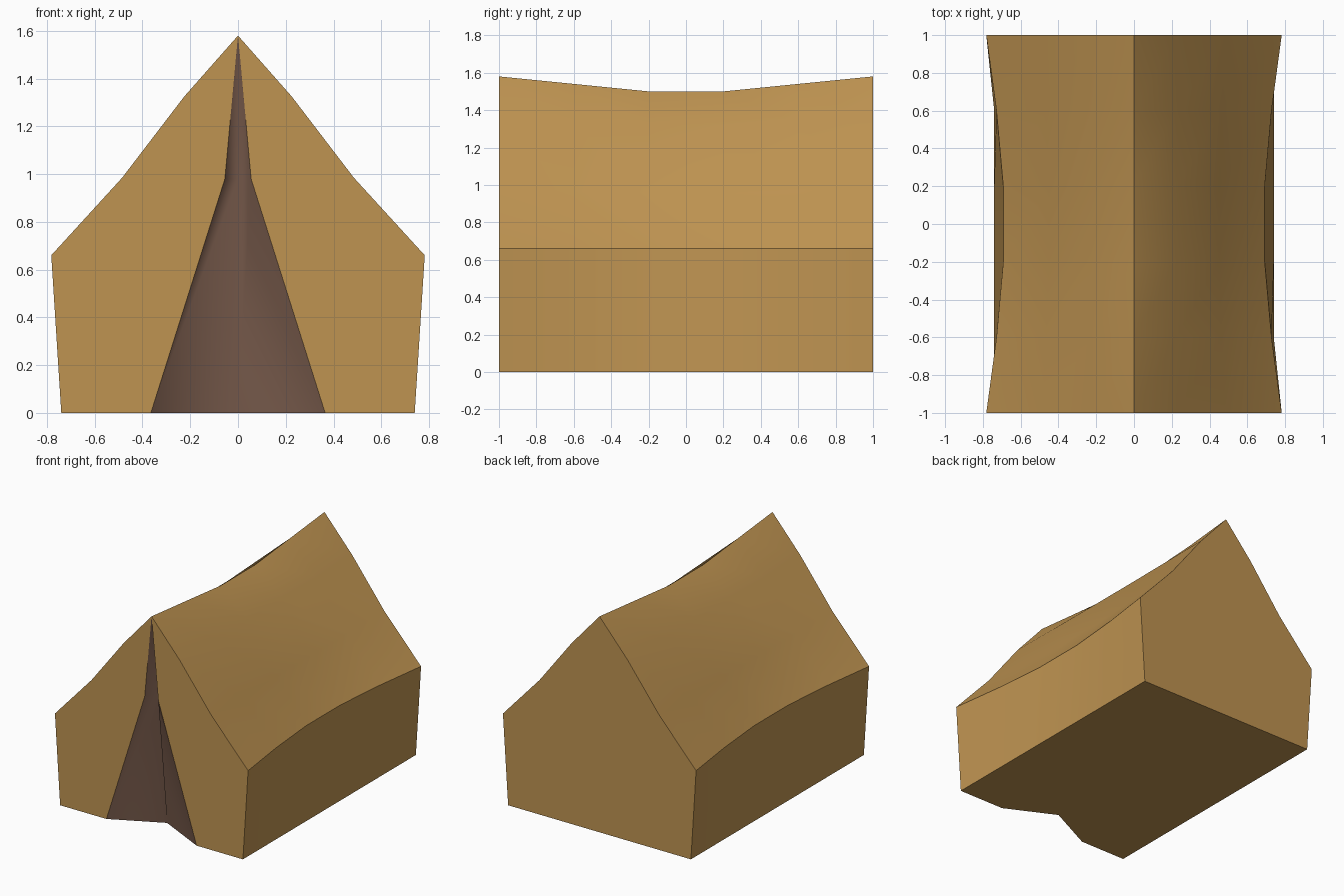
import bpy, bmesh

if "Cube" in bpy.data.objects:
    bpy.data.objects.remove(bpy.data.objects["Cube"])


def material(name, rgb):
    m = bpy.data.materials.new(name)
    m.diffuse_color = (*rgb, 1)
    m.use_nodes = True
    m.node_tree.nodes["Principled BSDF"].inputs["Base Color"].default_value = m.diffuse_color
    return m


canvas = material("tan canvas", (0.52, 0.295, 0.083))
door_brown = material("brown door", (0.202, 0.112, 0.077))


def build(name, faces, mat, angle):
    """Make one object from a list of polygons, welding shared corners."""
    bm = bmesh.new()
    for pts in faces:
        bm.faces.new([bm.verts.new(p) for p in pts])
    bmesh.ops.remove_doubles(bm, verts=bm.verts, dist=1e-4)
    bm.normal_update()
    me = bpy.data.meshes.new(name)
    bm.to_mesh(me)
    bm.free()
    ob = bpy.data.objects.new(name, me)
    bpy.context.collection.objects.link(ob)
    me.materials.append(mat)
    bpy.ops.object.select_all(action='DESELECT')
    ob.select_set(True)
    bpy.context.view_layer.objects.active = ob
    bpy.ops.object.shade_smooth_by_angle(angle=angle)
    return ob


def mirrored(faces):
    """Add the same faces on the other side of x = 0."""
    return faces + [[(-x, y, z) for x, y, z in reversed(f)] for f in faces]


# Half gable outline from ridge to eave, with the sag at mid length
gable = [(0, 1.58), (0.225, 1.325), (0.485, 0.985), (0.782, 0.66)]
sag = [(0, 0.08), (0.0, 0.005), (0.035, 0.03), (0.09, 0)]
stations = [(-1, 0), (-0.6, 0.6), (-0.2, 1), (0.2, 1), (0.6, 0.6), (1, 0)]
BASE = 0.74


def roof_point(i, j):
    y, s = stations[j]
    t = 0.5 if i == 0 and abs(y) == 0.6 else s
    return (gable[i][0] - t * sag[i][0], y, gable[i][1] - t * sag[i][1])


# Sagging roof and side walls
roof, walls = [], []
for j in range(5):
    for i in range(3):
        roof.append([roof_point(i, j), roof_point(i + 1, j),
                     roof_point(i + 1, j + 1), roof_point(i, j + 1)])
    y0, y1 = stations[j][0], stations[j + 1][0]
    walls.append([roof_point(3, j), (BASE, y0, 0), (BASE, y1, 0), roof_point(3, j + 1)])
build("roof", mirrored(roof), canvas, 0.8)
build("side_walls", mirrored(walls), canvas, 0.6)

# Front panels either side of the door opening
opening = [(0.055, 0.98), (0.365, 0)]
front = [(x, -1, z) for x, z in gable[:1] + opening + [(BASE, 0)] + gable[:0:-1]]
build("front_panels", mirrored([front]), canvas, 0.5)

# Closed back panel
right = [(x, 1, z) for x, z in gable + [(BASE, 0)]]
left = [(-x, y, z) for x, y, z in reversed(right[1:])]
build("back_panel", [[*reversed(right + left)]], canvas, 0.5)

# Recessed door folded inward along its middle
apex = (0, -1, 1.58)
fold_high, fold_low = (0, -0.82, 0.98), (0, -0.82, 0)
edge_high, edge_low = [(x, -1, z) for x, z in opening]
door = [[apex, fold_high, edge_high], [edge_high, fold_high, fold_low, edge_low]]
build("door", mirrored(door), door_brown, 3.1)

# Groundsheet following the door notch
floor = [fold_low, (0, 1, 0), (BASE, 1, 0), (BASE, -1, 0), edge_low]
build("floor", mirrored([floor]), canvas, 0.5)
